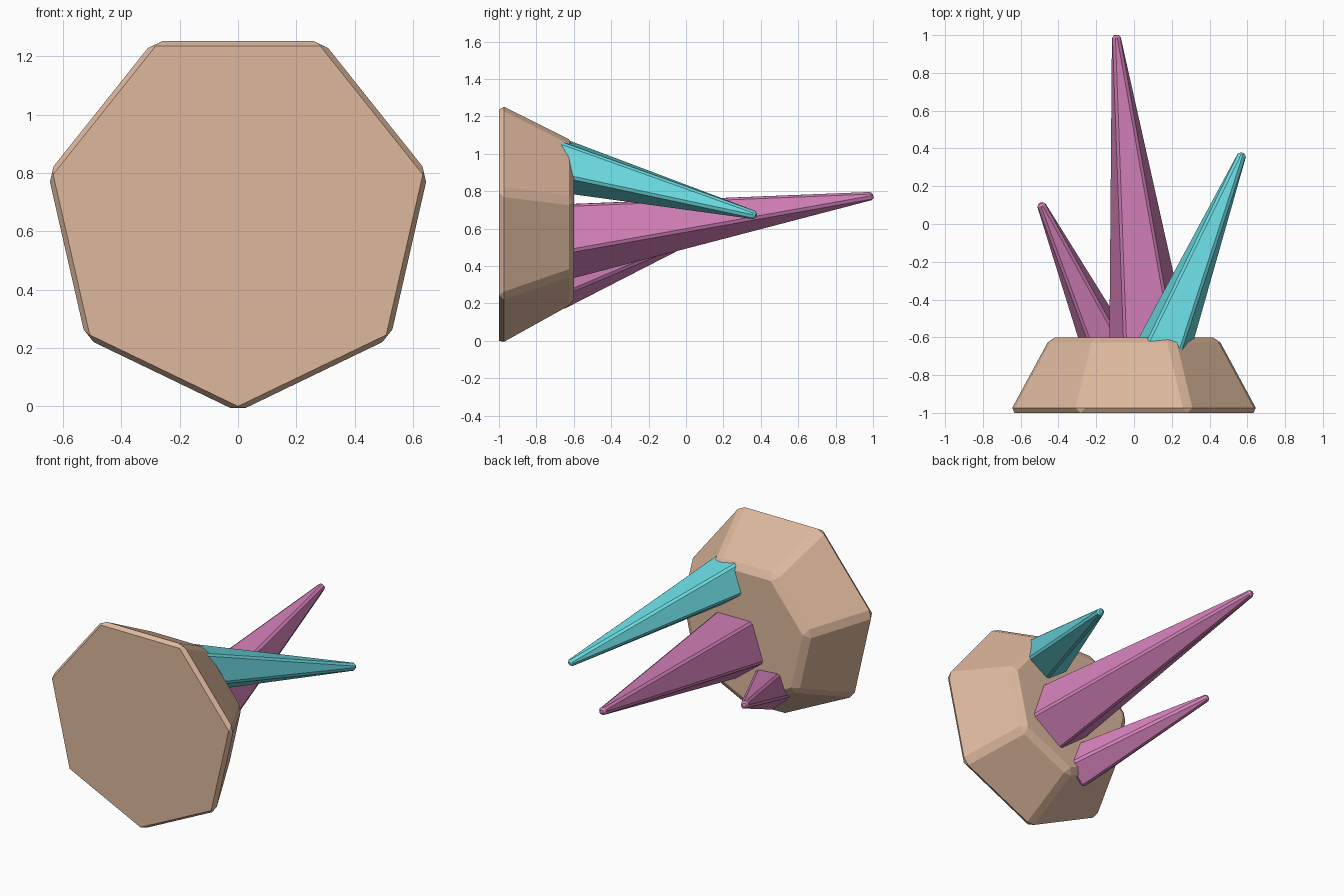
import bpy
import math
from mathutils import Vector

cube = bpy.data.objects.get("Cube")
if cube:
    bpy.data.objects.remove(cube, do_unlink=True)


def material(name, rgb):
    mat = bpy.data.materials.new(name)
    mat.use_nodes = True
    mat.diffuse_color = (*rgb, 1)
    mat.node_tree.nodes["Principled BSDF"].inputs["Base Color"].default_value = (*rgb, 1)
    return mat


def tapered_prism(name, start, end, r_start, r_end, sides, bevel, mat):
    """Capped cone between two points, one corner pointing down, chamfered edges."""
    start, end = Vector(start), Vector(end)
    axis = (end - start).normalized()
    across = axis.cross(Vector((0, 0, 1))).normalized()
    up = across.cross(axis)
    verts = []
    for centre, radius in ((start, r_start), (end, r_end)):
        for i in range(sides):
            a = 2 * math.pi * i / sides - math.pi / 2
            verts.append(centre + radius * (math.cos(a) * across + math.sin(a) * up))
    faces = [tuple(range(sides)), tuple(range(2 * sides - 1, sides - 1, -1))]
    for i in range(sides):
        j = (i + 1) % sides
        faces.append((i, i + sides, j + sides, j))
    mesh = bpy.data.meshes.new(name)
    mesh.from_pydata(verts, [], faces)
    mesh.materials.append(mat)
    obj = bpy.data.objects.new(name, mesh)
    bpy.context.collection.objects.link(obj)
    mod = obj.modifiers.new("Chamfer", "BEVEL")
    mod.width = bevel
    mod.segments = 1
    mod.limit_method = "NONE"
    return obj


def spike(name, root, tip, r_root, mat, r_tip=0.027, buried=0.14):
    """Five-sided spike whose foot is sunk into the base."""
    root, tip = Vector(root), Vector(tip)
    foot = root + (root - tip) * buried
    r_foot = r_root + (r_root - r_tip) * buried
    return tapered_prism(name, foot, tip, r_foot, r_tip, 5, 0.012, mat)


tan = material("tan stone", (0.73, 0.48, 0.34))
pink = material("pink crystal", (0.66, 0.22, 0.49))
teal = material("teal crystal", (0.14, 0.68, 0.73))

# Seven-sided base
tapered_prism("base", (0, -1, 0.65), (0, -0.6, 0.65), 0.683, 0.461, 7, 0.03, tan)

# Crystals growing from the back of the base
spike("large_crystal", (0.075, -0.6, 0.555), (-0.095, 1.0, 0.775), 0.22, pink)
spike("upper_crystal", (0.18, -0.6, 0.925), (0.575, 0.375, 0.67), 0.148, teal)
spike("small_crystal", (-0.17, -0.6, 0.335), (-0.495, 0.11, 0.585), 0.131, pink)
